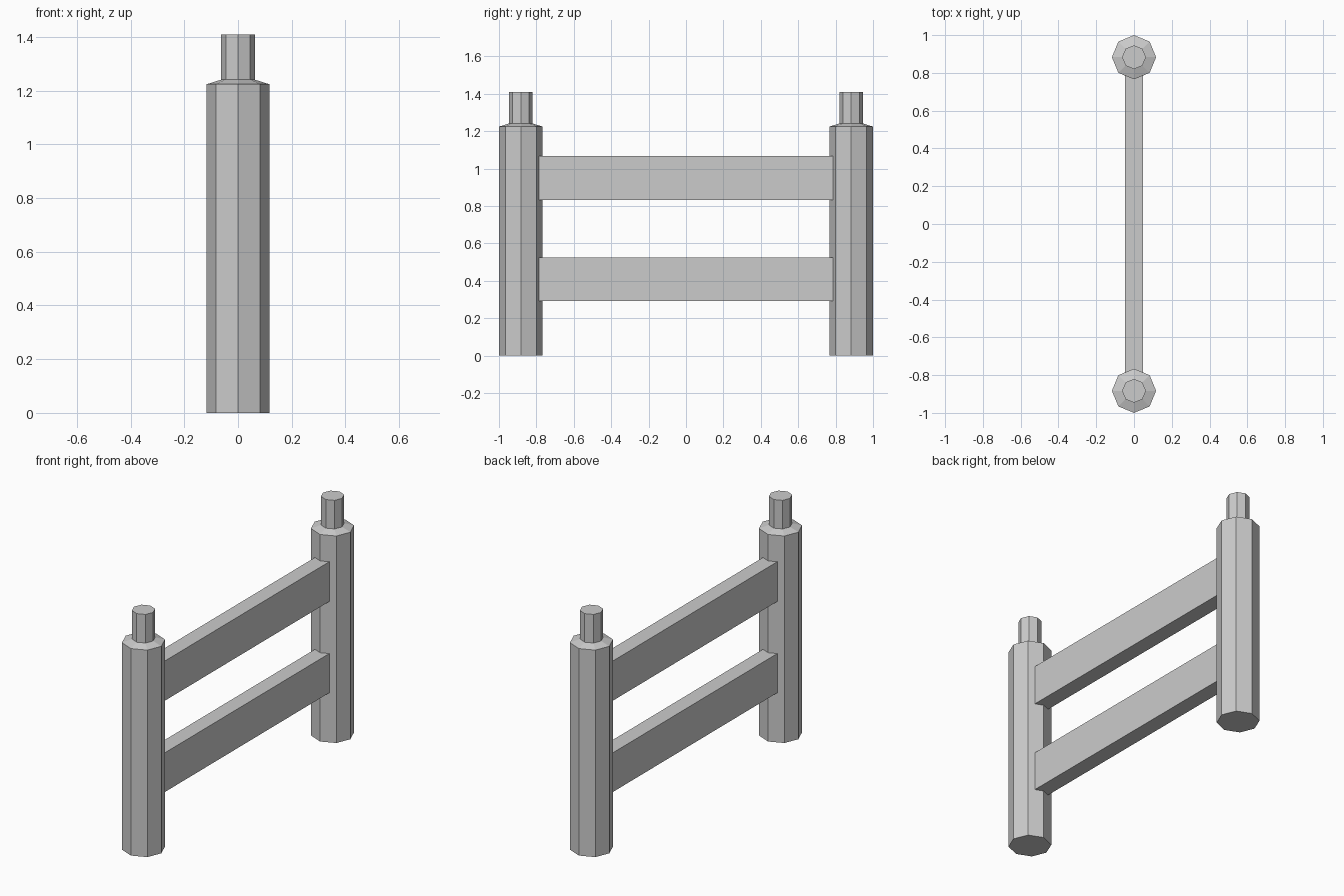
import bpy, bmesh
from math import cos, sin, tau

if "Cube" in bpy.data.objects:
    bpy.data.objects.remove(bpy.data.objects["Cube"])

SIDES = 8
POST_Y = 0.883
# post outline: radius, height
PROFILE = [(0.117, 0), (0.117, 1.224), (0.063, 1.241), (0.063, 1.41)]


def finish(name, bm, smooth=False):
    bmesh.ops.recalc_face_normals(bm, faces=bm.faces)
    mesh = bpy.data.meshes.new(name)
    bm.to_mesh(mesh)
    bm.free()
    obj = bpy.data.objects.new(name, mesh)
    bpy.context.collection.objects.link(obj)
    return obj


def make_post(name, y):
    bm = bmesh.new()
    rings = [[bm.verts.new((r * cos(tau * i / SIDES), y + r * sin(tau * i / SIDES), z))
              for i in range(SIDES)] for r, z in PROFILE]
    for low, high in zip(rings, rings[1:]):
        for i in range(SIDES):
            j = (i + 1) % SIDES
            bm.faces.new((low[i], low[j], high[j], high[i]))
    bm.faces.new(rings[0])
    bm.faces.new(rings[-1])
    return finish(name, bm)


def make_rail(name, z0, z1):
    bm = bmesh.new()
    bmesh.ops.create_cube(bm, size=1)
    bmesh.ops.scale(bm, vec=(0.094, 1.575, z1 - z0), verts=bm.verts)
    bmesh.ops.translate(bm, vec=(0, 0, (z0 + z1) / 2), verts=bm.verts)
    return finish(name, bm)


# octagonal posts with a narrow peg on top
make_post("front_post", -POST_Y)
make_post("back_post", POST_Y)

# two flat rails between the posts
make_rail("lower_rail", 0.293, 0.525)
make_rail("upper_rail", 0.833, 1.068)
